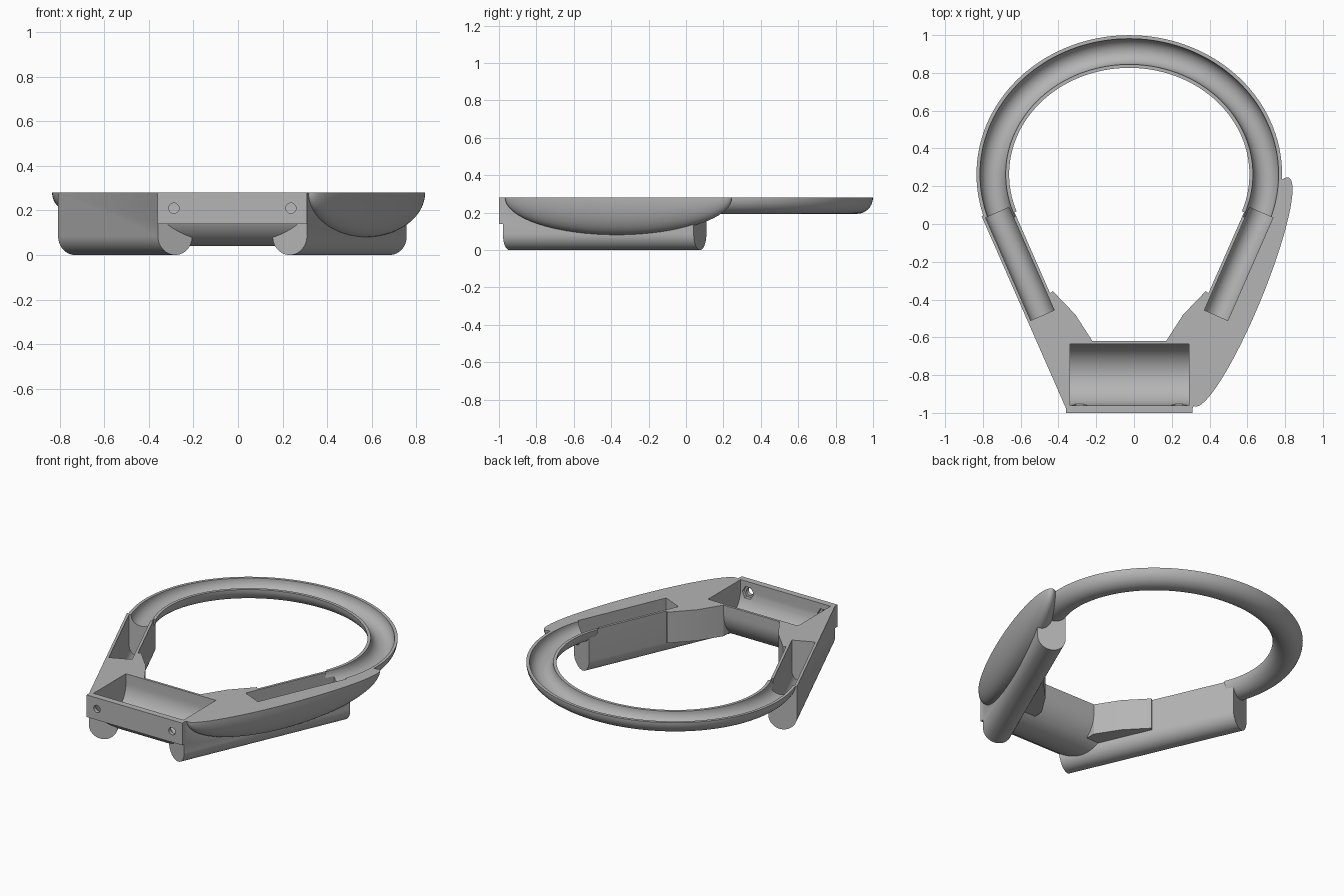
import bpy
import bmesh
from math import sin, cos, pi, radians
from mathutils import Vector, Matrix

CX = -0.025          # symmetry line of the frame
TOP = 0.28           # height of the flat top face

if "Cube" in bpy.data.objects:
    bpy.data.objects.remove(bpy.data.objects["Cube"], do_unlink=True)

grey = bpy.data.materials.new("light grey")
grey.use_nodes = True
colour = (0.46, 0.46, 0.46, 1)
grey.diffuse_color = colour
grey.node_tree.nodes["Principled BSDF"].inputs["Base Color"].default_value = colour


def finish(bm, name):
    bmesh.ops.recalc_face_normals(bm, faces=bm.faces)
    mesh = bpy.data.meshes.new(name)
    bm.to_mesh(mesh)
    bm.free()
    ob = bpy.data.objects.new(name, mesh)
    bpy.context.collection.objects.link(ob)
    return ob


def loft(name, sections):
    """Closed skin through equal-length loops of points."""
    bm = bmesh.new()
    loops = [[bm.verts.new(p) for p in s] for s in sections]
    n = len(loops[0])
    for a, b in zip(loops, loops[1:]):
        for i in range(n):
            j = (i + 1) % n
            bm.faces.new((a[i], a[j], b[j], b[i]))
    bm.faces.new(loops[0][::-1])
    bm.faces.new(loops[-1])
    return finish(bm, name)


def channel(name, a, b, radius, centre_z, height):
    """Straight bar from a to b with a round underside and upright walls."""
    a, b = Vector((*a, 0)), Vector((*b, 0))
    side = (b - a).normalized().cross(Vector((0, 0, 1)))
    prof = [(radius * cos(pi + pi * i / 32), centre_z + radius * sin(pi + pi * i / 32))
            for i in range(33)] + [(radius, height), (-radius, height)]
    return loft(name, [[p + side * u + Vector((0, 0, z)) for u, z in prof] for p in (a, b)])


def hoop(name, radius, start, steps=96):
    """Round tube along an open elliptical arc."""
    rings = []
    for i in range(steps + 1):
        t = -start + (pi + 2 * start) * i / steps
        c = Vector((CX + 0.7225 * cos(t), 0.263 + 0.65 * sin(t), TOP))
        out = Vector((0.65 * cos(t), 0.7225 * sin(t), 0)).normalized()
        rings.append([c + out * radius * cos(k * pi / 20) + Vector((0, 0, radius * sin(k * pi / 20)))
                      for k in range(40)])
    return loft(name, rings)


def slab(name, outline, z0, z1):
    return loft(name, [[(x, y, z) for x, y in outline] for z in (z0, z1)])


def rect(x, y0, y1):
    return [(CX - x, y0), (CX + x, y0), (CX + x, y1), (CX - x, y1)]


def bore(name, x, radius, sides, y0, y1):
    ring = [(radius * cos(2 * pi * k / sides), radius * sin(2 * pi * k / sides)) for k in range(sides)]
    return loft(name, [[(x + u, y, 0.21 + v) for u, v in ring] for y in (y0, y1)])


# Solid parts, all standing proud of the top so it can be trimmed flat
solids = [hoop("hoop_body", 0.0865, 0.36)]
cutters = [hoop("hoop_groove", 0.068, 0.40)]

back, front = Vector((0.705, 0.075)), Vector((0.257, -0.945))
along = (front - back).normalized()
for side, s in (("left", 1), ("right", -1)):
    def place(p):
        return (CX + s * p[0], p[1])

    # leg, its pocket and the web joining it to the cross bar
    solids.append(channel(side + "_leg", place(back), place(front), 0.084, 0.084, 0.33))
    cutters.append(channel(side + "_leg_pocket", place(back + along * 0.016),
                           place(back + along * 0.61), 0.068, 0.084, 0.45))
    web = [(0.195, -0.62), (0.285, -0.48), (0.405, -0.355), (0.46, -0.4), (0.33, -0.78), (0.19, -0.78)]
    solids.append(slab(side + "_web", [place(p) for p in web], 0.084, 0.34))
    # screw hole with a hexagonal nut seat behind it
    cutters.append(bore(side + "_screw_hole", CX + s * 0.2625, 0.023, 24, -1.05, -0.93))
    cutters.append(bore(side + "_nut_seat", CX + s * 0.2625, 0.04, 6, -0.977, -0.9))

# cross bar, front plate and trough
solids.append(channel("cross_bar", (CX - 0.33, -0.8), (CX + 0.33, -0.8), 0.18, 0.22, 0.35))
solids.append(slab("front_plate", rect(0.335, -1.0, -0.955), 0.14, 0.36))
cutters.append(channel("cross_trough", (CX - 0.315, -0.7975), (CX + 0.315, -0.7975), 0.1625, 0.22, 0.46))

# swollen grip on the left flank
bm = bmesh.new()
bmesh.ops.create_uvsphere(bm, u_segments=64, v_segments=32, radius=1.0,
                          matrix=Matrix.Translation((0.57, -0.36, TOP))
                          @ Matrix.Rotation(-radians(22.4), 4, 'Z')
                          @ Matrix.Diagonal((0.11, 0.655, 0.2, 1))
                          @ Matrix.Rotation(radians(90), 4, 'X'))
solids.append(finish(bm, "side_grip"))

cutters.append(slab("top_trim", rect(2.0, -2.0, 2.0), TOP, 0.9))

# Join the solids, then carve the recesses
body = solids[0]
body.name = "ring_frame"
for op, tools in (('UNION', solids[1:]), ('DIFFERENCE', cutters)):
    for tool in tools:
        mod = body.modifiers.new(tool.name, 'BOOLEAN')
        mod.operation = op
        mod.solver = 'EXACT'
        mod.object = tool
bpy.context.view_layer.update()
result = bpy.data.meshes.new_from_object(body.evaluated_get(bpy.context.evaluated_depsgraph_get()))
body.modifiers.clear()
body.data = result
for tool in solids[1:] + cutters:
    bpy.data.objects.remove(tool, do_unlink=True)

body.data.materials.clear()
body.data.materials.append(grey)
bpy.ops.object.select_all(action='DESELECT')
body.select_set(True)
bpy.context.view_layer.objects.active = body
bpy.ops.object.shade_smooth_by_angle(angle=radians(30))
